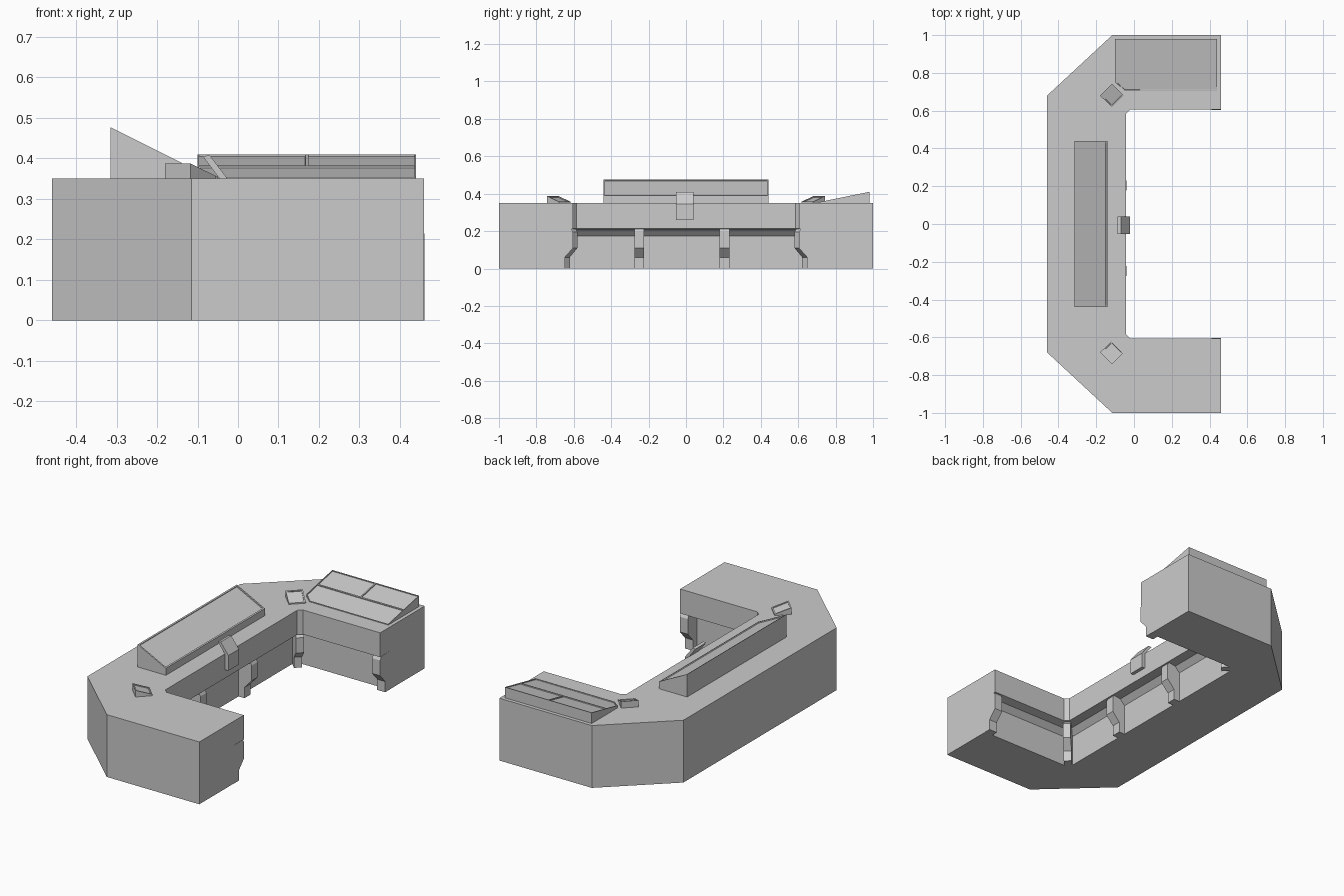
import bpy, bmesh
from mathutils import Vector

if "Cube" in bpy.data.objects:
    bpy.data.objects.remove(bpy.data.objects["Cube"])


def finish(name, bm):
    bmesh.ops.recalc_face_normals(bm, faces=bm.faces[:])
    me = bpy.data.meshes.new(name)
    bm.to_mesh(me)
    bm.free()
    ob = bpy.data.objects.new(name, me)
    bpy.context.collection.objects.link(ob)
    return ob


def plan(inset):
    """U-shaped outline; the inner side is set back by inset."""
    half = [(0.46, 0.605 + inset), (0.46, 1.0), (-0.115, 1.0), (-0.46, 0.68)]
    inner = [(-0.042 - inset, 0.585 + inset), (-0.02 - inset, 0.605 + inset)]
    side = inner + half
    return side + [(x, -y) for x, y in reversed(side)]


def counter():
    levels = [(0, 0.08), (0.175, 0.08), (0.205, 0.05), (0.213, 0), (0.35, 0)]
    bm = bmesh.new()
    rings = [[bm.verts.new((x, y, z)) for x, y in plan(d)] for z, d in levels]
    n = len(rings[0])
    for a, b in zip(rings, rings[1:]):
        for i in range(n):
            j = (i + 1) % n
            bm.faces.new((a[i], a[j], b[j], b[i]))
    bm.faces.new(rings[0])
    bm.faces.new(rings[-1])
    bmesh.ops.recalc_face_normals(bm, faces=bm.faces[:])
    bmesh.ops.dissolve_limit(bm, angle_limit=0.01, verts=bm.verts[:], edges=bm.edges[:])
    finish("counter", bm)


def extruded(name, profile, origin, out, width):
    """Extrude a (depth, z) profile sideways; out points to the open side."""
    o, d = Vector((*origin, 0)), Vector((*out, 0)).normalized()
    side = Vector((-d.y, d.x, 0)) * width / 2
    bm = bmesh.new()
    ends = [[bm.verts.new(o + d * u + Vector((0, 0, z)) + side * s) for u, z in profile]
            for s in (-1, 1)]
    n = len(profile)
    for i in range(n):
        j = (i + 1) % n
        bm.faces.new((ends[0][i], ends[0][j], ends[1][j], ends[1][i]))
    for e in ends:
        bm.faces.new(e)
    finish(name, bm)


def sloped_panel(name, polys, height, rim, depth, base=0.345):
    """Block with a sloping top, every top polygon sunk inside a thin rim."""
    bm = bmesh.new()
    shared = {}
    for poly in polys:
        for p in poly:
            if p not in shared:
                shared[p] = bm.verts.new((*p, height(*p)))
    tops = [bm.faces.new([shared[p] for p in poly]) for poly in polys]
    for f in tops:
        f.normal_update()
        if f.normal.z < 0:
            f.normal_flip()
    # side walls down to the counter
    low = {}
    for e in [e for e in bm.edges if e.is_boundary]:
        for v in e.verts:
            if v not in low:
                low[v] = bm.verts.new((v.co.x, v.co.y, base))
        a, b = e.verts
        bm.faces.new((a, b, low[b], low[a]))
    bmesh.ops.recalc_face_normals(bm, faces=bm.faces[:])
    bmesh.ops.inset_individual(bm, faces=tops, thickness=rim, depth=0)
    edges = {e for f in tops for e in f.edges}
    # push the screens down with vertical rim walls
    res = bmesh.ops.inset_individual(bm, faces=tops, thickness=0.0005, depth=-depth)
    finish(name, bm)


counter()

# support ribs under the counter lip
rib = [(-0.09, 0), (-0.045, 0), (-0.045, 0.06), (0, 0.11), (0, 0.195),
       (-0.012, 0.215), (-0.09, 0.215)]
corner_rib = [(u * 1.3, z) for u, z in rib]
for i, y in enumerate((-0.25, 0.205)):
    extruded(f"middle_rib_{i}", rib, (-0.04, y), (1, 0), 0.053)
for label, s in (("left", -1), ("right", 1)):
    extruded(f"{label}_corner_rib", corner_rib, (-0.031, 0.595 * s), (1, -s), 0.042)
    extruded(f"{label}_end_rib", rib, (0.436, 0.603 * s), (0, -s), 0.05)

# long sloping central screen
sloped_panel("central_screen", [[(-0.315, -0.44), (-0.14, -0.44), (-0.14, 0.44), (-0.315, 0.44)]],
             lambda x, y: 0.477 - (x + 0.315) * 0.5, 0.011, 0.006)

# small diamond-shaped keypads at the corners
for label, s in (("left", -1), ("right", 1)):
    diamond = [(-0.18, 0.68 * s), (-0.117, 0.743 * s), (-0.055, 0.68 * s), (-0.117, 0.618 * s)]
    sloped_panel(f"{label}_keypad", [diamond],
                 lambda x, y: 0.387 - 0.24 * ((x + 0.18) - (abs(y) - 0.68)), 0.01, 0.005)

# three-part desk panel on the right arm
sloped_panel("desk_panel", [
    [(-0.1, 0.845), (0.17, 0.845), (0.17, 0.98), (-0.1, 0.98)],
    [(0.17, 0.845), (0.44, 0.845), (0.44, 0.98), (0.17, 0.98)],
    [(-0.1, 0.845), (-0.1, 0.75), (-0.05, 0.705), (0.44, 0.705), (0.44, 0.845), (0.17, 0.845)]],
    lambda x, y: 0.41 - (0.98 - y) * 0.205, 0.005, 0.005)

# bent reader clip on the inner edge
clip = [(0.02, 0.26), (0.02, 0.345), (-0.028, 0.408), (-0.045, 0.405), (0, 0.345), (0, 0.26)]
extruded("reader_clip", clip, (-0.042, -0.007), (1, 0), 0.094)
